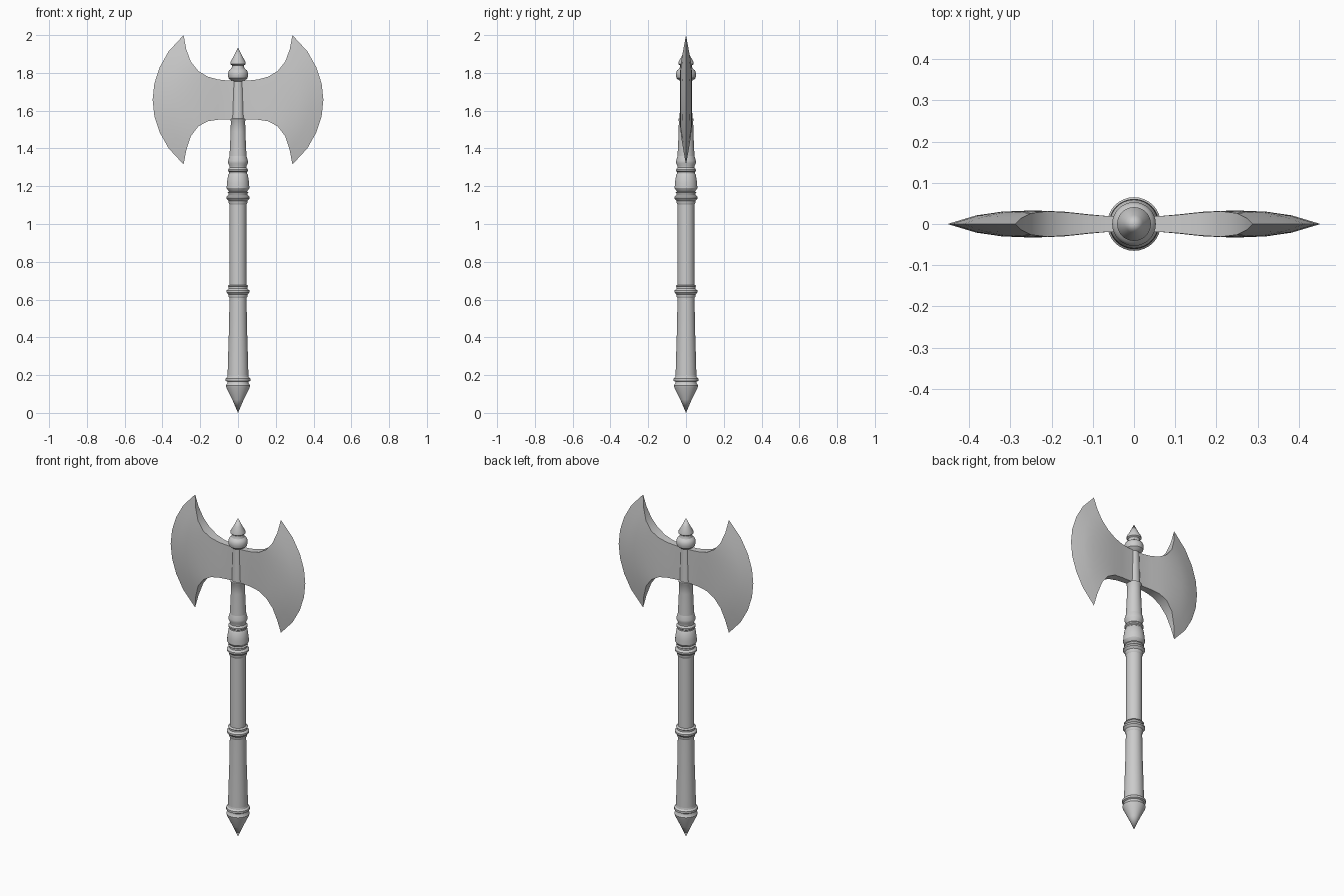
import bpy, bmesh, math

SIDES = 32


def finish(bm, name, angle):
    bmesh.ops.remove_doubles(bm, verts=bm.verts, dist=0.0002)
    bmesh.ops.recalc_face_normals(bm, faces=bm.faces)
    mesh = bpy.data.meshes.new(name)
    bm.to_mesh(mesh)
    bm.free()
    obj = bpy.data.objects.new(name, mesh)
    bpy.context.collection.objects.link(obj)
    bpy.ops.object.select_all(action='DESELECT')
    obj.select_set(True)
    bpy.context.view_layer.objects.active = obj
    bpy.ops.object.shade_smooth_by_angle(angle=math.radians(angle))
    return obj


def lathe(name, profile, angle=32):
    """Turn a (radius, height) profile around the z axis."""
    bm = bmesh.new()
    verts = [bm.verts.new((r, 0, z)) for r, z in profile]
    edges = [bm.edges.new(pair) for pair in zip(verts, verts[1:])]
    bmesh.ops.spin(bm, geom=verts + edges, cent=(0, 0, 0), axis=(0, 0, 1),
                   angle=2 * math.pi, steps=SIDES, use_merge=True)
    return finish(bm, name, angle)


# Pointed pommel with its double ring
lathe("pommel", [(0, 0.0), (0.03, 0.07), (0.062, 0.135), (0.064, 0.145), (0.056, 0.158),
                 (0.056, 0.165), (0.065, 0.17), (0.065, 0.182), (0.057, 0.19), (0.055, 0.2)])

# Lower and upper grip
lathe("lower_grip", [(0.055, 0.2), (0.053, 0.28), (0.048, 0.44), (0.045, 0.61)])
lathe("upper_grip", [(0.045, 0.675), (0.0445, 0.9), (0.044, 1.105)])

# Matching flared bands on the grip
for name, z in (("middle_band", 0.642), ("upper_band", 1.138)):
    lathe(name, [(0.044, z - 0.036), (0.05, z - 0.026), (0.05, z - 0.016),
                 (0.061, z - 0.004), (0.061, z + 0.006), (0.05, z + 0.016),
                 (0.05, z + 0.026), (0.055, z + 0.03), (0.044, z + 0.037)])

# Turned collar under the head
lathe("collar", [(0.044, 1.17), (0.053, 1.178), (0.06, 1.19), (0.059, 1.215), (0.052, 1.262),
                 (0.047, 1.268), (0.047, 1.275), (0.053, 1.28), (0.053, 1.288),
                 (0.045, 1.298), (0.045, 1.308), (0.052, 1.322), (0.052, 1.335),
                 (0.045, 1.36)])

# Tapered neck and the core running through the blades
lathe("neck", [(0.045, 1.36), (0.042, 1.42), (0.039, 1.49), (0.038, 1.545),
               (0.041, 1.55), (0.041, 1.557), (0.033, 1.56)])
lathe("head_core", [(0.034, 1.555), (0.031, 1.66), (0.028, 1.765)])

# Ball and spike on top
lathe("finial", [(0.028, 1.755), (0.04, 1.763), (0.05, 1.772), (0.053, 1.785), (0.053, 1.8),
                 (0.047, 1.814), (0.036, 1.822), (0.032, 1.832), (0.032, 1.84),
                 (0.041, 1.846), (0.041, 1.856), (0.022, 1.89), (0, 1.935)])

# Double blade: columns of x, top z, bottom z, outward bulge, half thickness mid / rim
columns = [(0, 1.758, 1.555, 0, 0.018, 0.018),
           (0.06, 1.76, 1.554, 0, 0.019, 0.019),
           (0.105, 1.765, 1.552, 0, 0.023, 0.022),
           (0.16, 1.78, 1.544, 0.01, 0.03, 0.028),
           (0.21, 1.81, 1.517, 0.035, 0.033, 0.031),
           (0.25, 1.86, 1.465, 0.07, 0.03, 0.026),
           (0.274, 1.925, 1.39, 0.108, 0.021, 0.014),
           (0.288, 2.0, 1.315, 0.164, 0, 0)]
ROWS = 8
bm = bmesh.new()
grids = []
for side in (-1, 1):
    grid = []
    for x, top, bottom, bulge, mid, rim in columns:
        col = []
        for i in range(ROWS + 1):
            v = i / ROWS
            arc = (4 * v * (1 - v)) ** 0.88
            col.append(bm.verts.new((x + bulge * arc,
                                     side * (rim + (mid - rim) * arc),
                                     top + (bottom - top) * v)))
        grid.append(col)
    for a, b in zip(grid, grid[1:]):
        for i in range(ROWS):
            bm.faces.new((a[i], b[i], b[i + 1], a[i + 1]))
    grids.append(grid)
# Close the curved upper and lower rims
front, back = grids
for c in range(len(columns) - 1):
    for i in (0, ROWS):
        bm.faces.new((front[c][i], front[c + 1][i], back[c + 1][i], back[c][i]))
blades = finish(bm, "double_blade", 35)
mirror = blades.modifiers.new("mirror", 'MIRROR')
mirror.use_axis = (True, False, False)
mirror.use_clip = True
